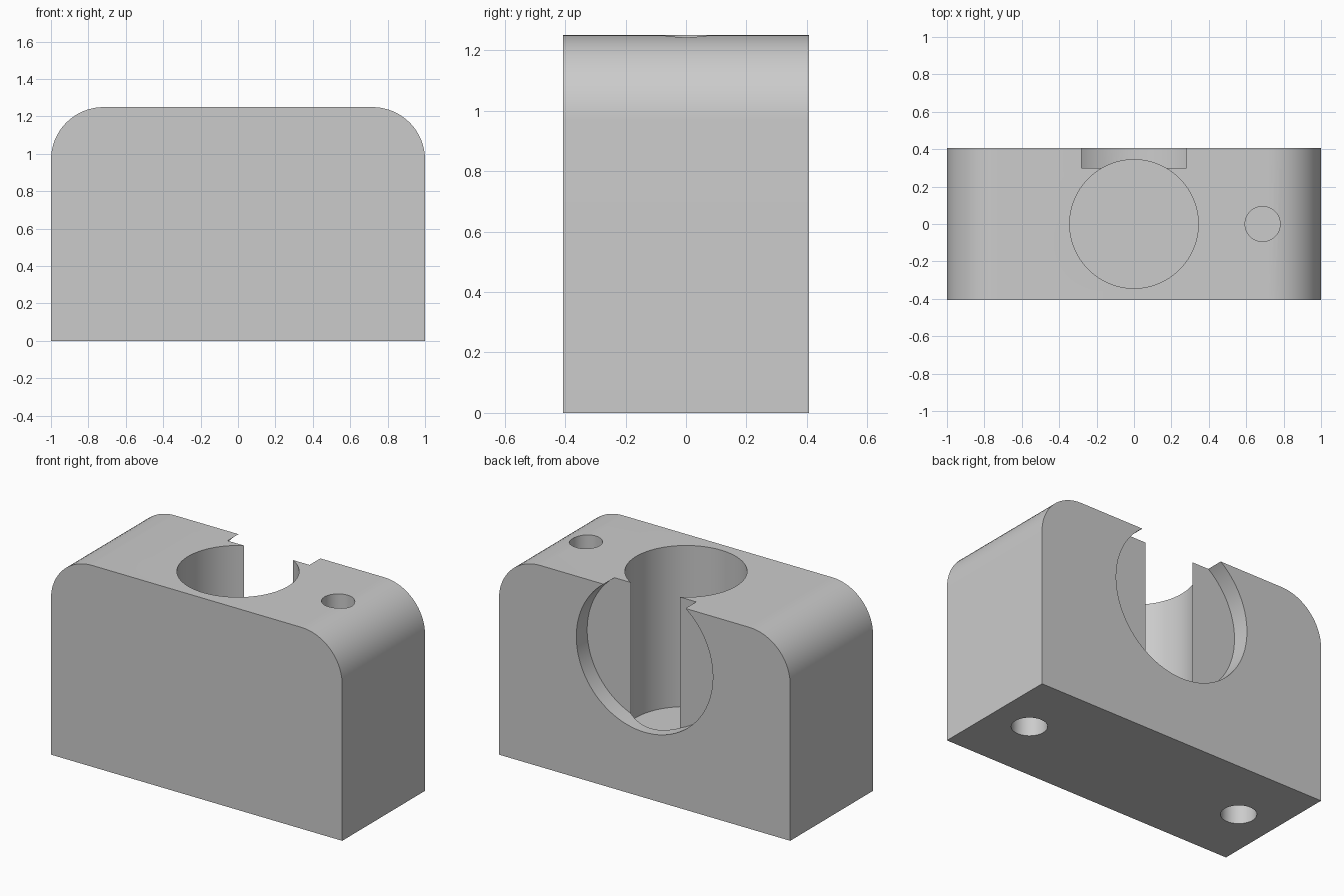
import bpy
import bmesh
from math import radians

default = bpy.data.objects.get("Cube")
if default:
    bpy.data.objects.remove(default, do_unlink=True)

UNIT = 1 / 16                       # the block is 32 units wide
WIDTH, DEPTH, HEIGHT = 32 * UNIT, 13 * UNIT, 20 * UNIT
FILLET = 4.5 * UNIT
OVER = 0.1                          # how far cutters reach past a face

grey = bpy.data.materials.new("plain grey")
grey.use_nodes = True
colour = (0.6, 0.6, 0.6, 1)
grey.diffuse_color = colour
grey.node_tree.nodes["Principled BSDF"].inputs["Base Color"].default_value = colour

# Block with its two long top edges rounded
bpy.ops.mesh.primitive_cube_add(size=1, location=(0, 0, HEIGHT / 2))
block = bpy.context.object
block.name = "holder_block"
block.scale = (WIDTH, DEPTH, HEIGHT)
bpy.ops.object.transform_apply(location=True, scale=True)
bm = bmesh.new()
bm.from_mesh(block.data)
top_edges = [e for e in bm.edges
             if all(v.co.z > HEIGHT / 2 for v in e.verts)
             and abs(e.verts[0].co.x - e.verts[1].co.x) < 0.01]
bmesh.ops.bevel(bm, geom=top_edges, offset=FILLET, offset_type='OFFSET',
                segments=16, profile=0.5, affect='EDGES')
bm.to_mesh(block.data)
bm.free()
block.data.materials.clear()
block.data.materials.append(grey)


def drill(name, radius, start, end, sides, along_y=False, x=0, z=0):
    """Cut a round hole from start to end along z, or along y."""
    middle = (start + end) / 2
    place = (x, middle, z) if along_y else (x, 0, middle)
    turn = (radians(90), 0, 0) if along_y else (0, 0, 0)
    bpy.ops.mesh.primitive_cylinder_add(vertices=sides, radius=radius, depth=end - start,
                                        location=place, rotation=turn)
    cutter = bpy.context.object
    cutter.name = name
    cutter.hide_render = True
    cutter.data.materials.append(grey)
    cut = block.modifiers.new(name, 'BOOLEAN')
    cut.operation = 'DIFFERENCE'
    cut.solver = 'EXACT'
    cut.object = cutter
    bpy.ops.object.select_all(action='DESELECT')
    block.select_set(True)
    bpy.context.view_layer.objects.active = block
    bpy.ops.object.modifier_apply(modifier=cut.name)
    bpy.data.objects.remove(cutter, do_unlink=True)


# Upright bore, open at the top
drill("bore_cutter", 5.5 * UNIT, 4 * UNIT, HEIGHT + OVER, 96)
# Round recess in the back, breaking into the bore
drill("back_recess_cutter", 7.5 * UNIT, 0.3, DEPTH / 2 + OVER, 96,
      along_y=True, z=14 * UNIT)
# Blind hole in the top, on the left
drill("top_hole_cutter", 1.5 * UNIT, HEIGHT - 8 * UNIT, HEIGHT + OVER, 48, x=11 * UNIT)
# Pair of blind screw holes in the underside
for side in (-1, 1):
    drill("screw_hole_cutter", 1.6 * UNIT, -OVER, 8 * UNIT, 48, x=side * 12 * UNIT)

bpy.ops.object.shade_smooth_by_angle(angle=radians(30))
